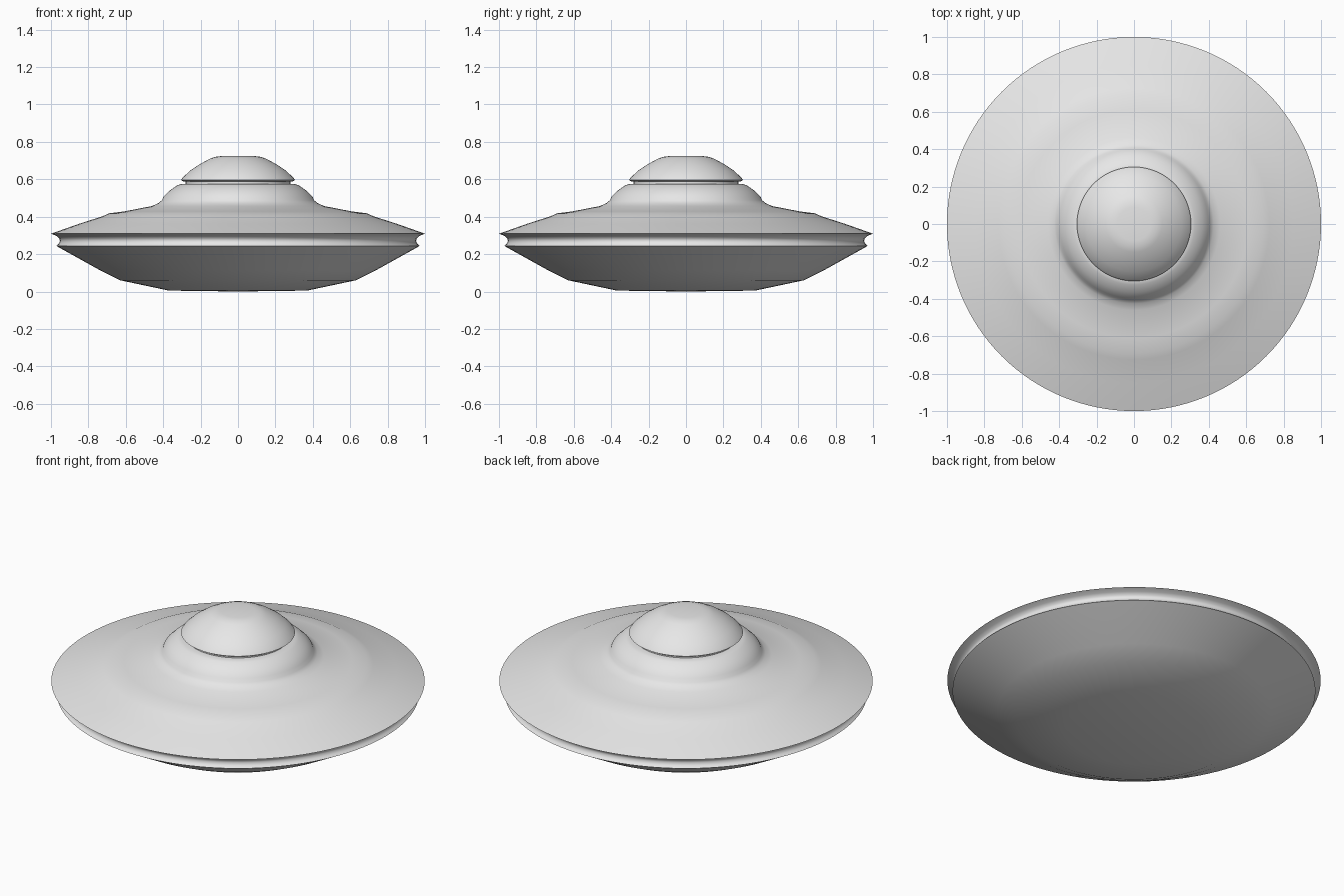
import bpy, bmesh, math

cube = bpy.data.objects.get("Cube")
if cube:
    bpy.data.objects.remove(cube, do_unlink=True)

SEGMENTS = 128

metal = bpy.data.materials.new("light grey metal")
metal.use_nodes = True
GREY = (0.8, 0.8, 0.8, 1)
metal.diffuse_color = GREY
metal.node_tree.nodes["Principled BSDF"].inputs["Base Color"].default_value = GREY


def lathe(name, profile, sharp=45):
    """Turn a (radius, height) profile, listed bottom to top, about the z axis."""
    bm = bmesh.new()
    rings = []
    for r, z in profile:
        if r == 0:
            rings.append([bm.verts.new((0, 0, z))] * SEGMENTS)
        else:
            turn = [math.tau * i / SEGMENTS for i in range(SEGMENTS)]
            rings.append([bm.verts.new((r * math.cos(a), r * math.sin(a), z)) for a in turn])
    for low, high in zip(rings, rings[1:]):
        for i in range(SEGMENTS):
            j = (i + 1) % SEGMENTS
            corners = dict.fromkeys((low[i], low[j], high[j], high[i]))
            bm.faces.new(list(corners))
    mesh = bpy.data.meshes.new(name)
    bm.to_mesh(mesh)
    bm.free()
    mesh.materials.append(metal)
    obj = bpy.data.objects.new(name, mesh)
    bpy.context.collection.objects.link(obj)
    bpy.ops.object.select_all(action="DESELECT")
    obj.select_set(True)
    bpy.context.view_layer.objects.active = obj
    bpy.ops.object.shade_smooth_by_angle(angle=math.radians(sharp))
    return obj


# Shallow bowl underneath
lathe("lower_hull", [(0, 0), (0.37, 0.005), (0.63, 0.06), (0.735, 0.112), (0.972, 0.244)])

# Concave groove around the edge
lathe("rim_groove", [(0.972, 0.244), (0.96, 0.254), (0.952, 0.27),
                     (0.956, 0.285), (0.972, 0.298), (1.0, 0.309)])

# Sloping upper disc with a faint step, rising into the collar
lathe("upper_hull", [(1.0, 0.309), (0.85, 0.362), (0.725, 0.402), (0.69, 0.418),
                     (0.61, 0.428), (0.46, 0.457), (0.425, 0.473), (0.407, 0.488),
                     (0.398, 0.508), (0.365, 0.54), (0.325, 0.568), (0.305, 0.574),
                     (0.27, 0.575)])

# Recessed neck between collar and dome
lathe("neck", [(0.28, 0.57), (0.28, 0.59)])

# Cabin dome with a flattened crown
lathe("dome", [(0, 0.587), (0.29, 0.587), (0.305, 0.596), (0.295, 0.61), (0.255, 0.647),
               (0.205, 0.681), (0.15, 0.71), (0.122, 0.72), (0.09, 0.724), (0, 0.725)])
